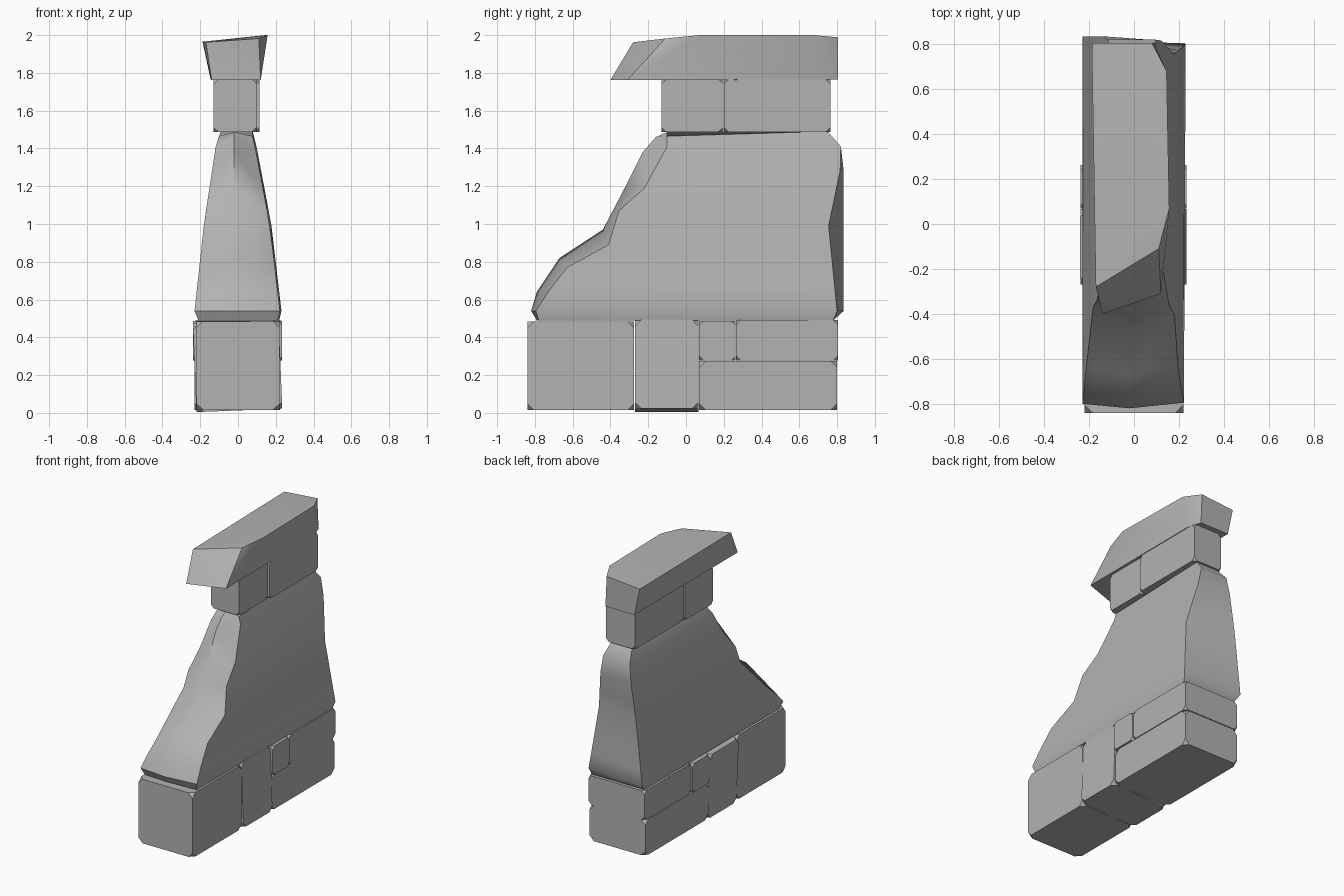
import bpy, bmesh
from mathutils import Matrix, Vector

if "Cube" in bpy.data.objects:
    bpy.data.objects.remove(bpy.data.objects["Cube"])

grey = bpy.data.materials.new("stone_grey")
grey.diffuse_color = (.45, .45, .45, 1)
grey.use_nodes = True
grey.node_tree.nodes["Principled BSDF"].inputs["Base Color"].default_value = grey.diffuse_color


def finish(name, bm, smooth=None):
    bmesh.ops.recalc_face_normals(bm, faces=bm.faces)
    me = bpy.data.meshes.new(name)
    bm.to_mesh(me)
    bm.free()
    me.materials.append(grey)
    ob = bpy.data.objects.new(name, me)
    bpy.context.collection.objects.link(ob)
    if smooth:
        bpy.ops.object.select_all(action='DESELECT')
        bpy.context.view_layer.objects.active = ob
        ob.select_set(True)
        bpy.ops.object.shade_smooth_by_angle(angle=smooth)


def stone(name, x, y, z, tilt=0.0, chip=0.035):
    """Box given by its ranges, with chipped-off corners."""
    bm = bmesh.new()
    bmesh.ops.create_cube(bm, size=1)
    size = [r[1] - r[0] for r in (x, y, z)]
    mid = Vector([(r[0] + r[1]) / 2 for r in (x, y, z)])
    bm.transform(Matrix.Translation(mid) @ Matrix.Rotation(tilt, 4, 'Y')
                 @ Matrix.Diagonal((*size, 1)))
    bmesh.ops.bevel(bm, geom=bm.verts[:], offset=chip, offset_type='OFFSET',
                    segments=1, profile=0.5, affect='VERTICES')
    finish(name, bm)


def lerp(table, z):
    """Piecewise linear lookup in (z, value) pairs."""
    for (a, va), (b, vb) in zip(table, table[1:]):
        if z <= b:
            return va + (vb - va) * max(0, z - a) / (b - a)
    return table[-1][1]


# Base course
stone("base_front_stone", (-.22, .22), (-.84, -.274), (.015, .485))
stone("base_tall_stone", (-.23, .225), (-.27, .066), (.013, .485), -.04)
stone("base_small_stone", (-.238, .234), (.068, .263), (.277, .487), chip=.025)
stone("base_upper_stone", (-.226, .226), (.266, .805), (.277, .492), chip=.025)
stone("base_lower_stone", (-.23, .222), (.07, .80), (.015, .275))

# Neck course
stone("neck_front_stone", (-.13, .10), (-.13, .198), (1.488, 1.765), chip=.025)
stone("neck_back_stone", (-.12, .115), (.20, .765), (1.488, 1.765), chip=.025)

# Sloped body: left edge, bulging ridge and right edge of the front as (y, z)
left = [(-.78, .49), (-.80, .54), (-.74, .61), (-.64, .70), (-.37, .98),
        (-.34, 1.10), (-.23, 1.24), (-.14, 1.41), (-.10, 1.465)]
ridge = [(-.79, .49), (-.82, .54), (-.79, .64), (-.67, .82), (-.44, .97),
         (-.32, 1.20), (-.23, 1.38), (-.16, 1.46), (-.10, 1.487)]
right = [(-.78, .49), (-.795, .54), (-.73, .64), (-.63, .77), (-.41, .89),
         (-.355, 1.07), (-.22, 1.19), (-.10, 1.41), (-.10, 1.465)]
back_z = [.49, .54, .65, .8, .99, 1.14, 1.28, 1.41, 1.49]
x_left = [(.49, -.21), (.54, -.23), (1.0, -.18), (1.43, -.115), (1.49, -.09)]
x_right = [(.49, .21), (.54, .222), (1.0, .168), (1.41, .09), (1.49, .07)]
y_back_l = [(.49, .78), (.54, .835), (1.37, .835), (1.41, .82), (1.49, .75)]
y_back_r = [(.49, .78), (.54, .80), (.99, .755), (1.37, .835), (1.41, .82), (1.49, .75)]
bm = bmesh.new()
rings = []
for (yl, zl), (ym, zm), (yr, zr), zb in zip(left, ridge, right, back_z):
    pts = [(lerp(x_left, zl), yl, zl), (-.02, ym, zm), (lerp(x_right, zr), yr, zr),
           (lerp(x_right, zb) + .008, lerp(y_back_r, zb), zb),
           (lerp(x_left, zb), lerp(y_back_l, zb), zb)]
    rings.append([bm.verts.new(p) for p in pts])
for a, b in zip(rings, rings[1:]):
    for i in range(5):
        j = (i + 1) % 5
        bm.faces.new((a[i], a[j], b[j], b[i]))
bm.faces.new(rings[0][::-1])
bm.faces.new(rings[-1])
finish("sloped_body", bm, smooth=.75)

# Overhanging cap stone, the hull of its corners
corners = [(-.17, -.28, 1.962), (.11, -.11, 1.982), (.157, .07, 2.0),
           (.145, .68, 2.0), (.08, .805, 1.988), (-.188, .805, 1.965),
           (-.14, -.40, 1.762), (.12, -.31, 1.762),
           (.12, .70, 1.765), (.09, .805, 1.765), (-.145, .805, 1.765)]
bm = bmesh.new()
for c in corners:
    bm.verts.new(c)
bmesh.ops.convex_hull(bm, input=bm.verts[:])
finish("cap_stone", bm, smooth=.6)
